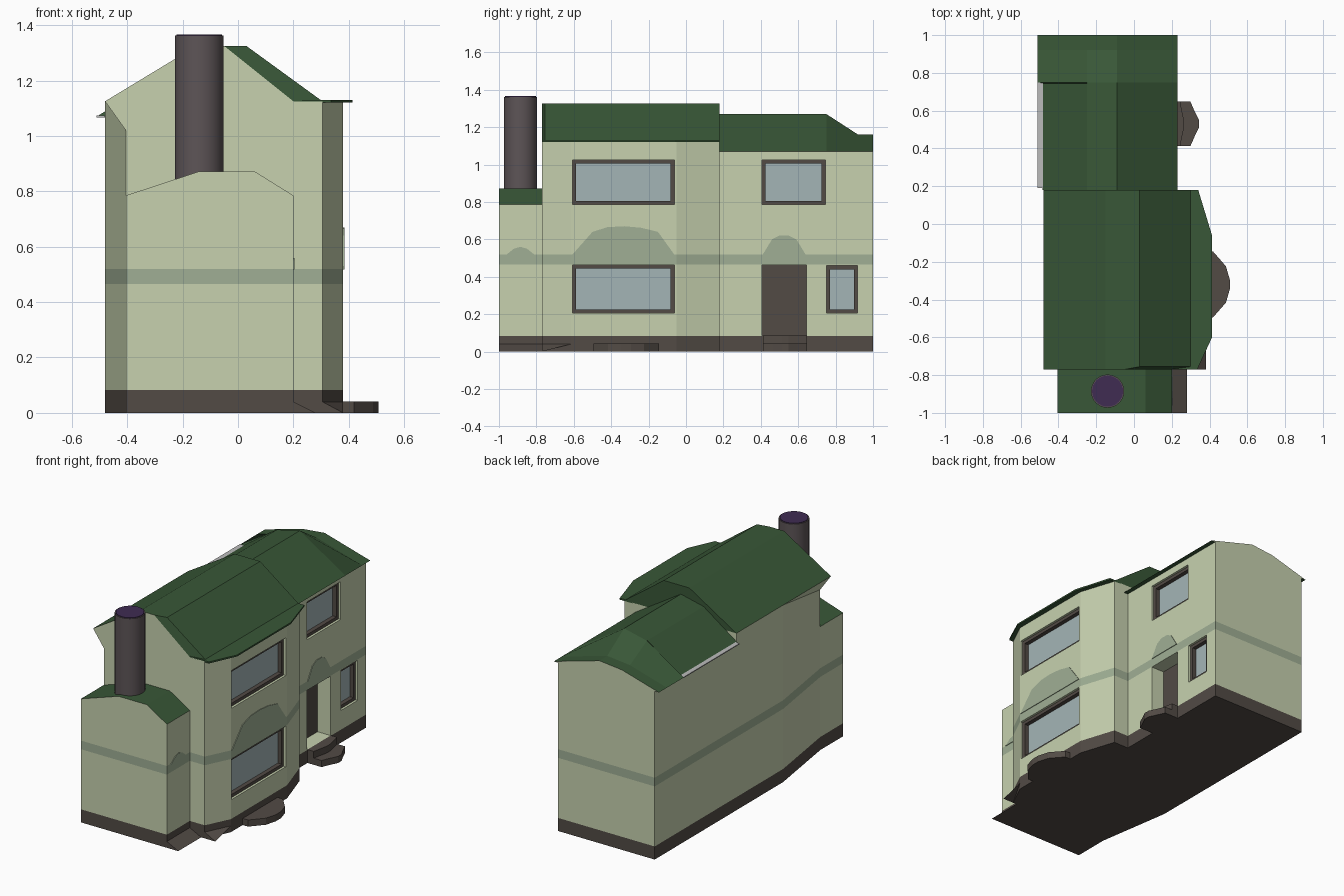
import bpy, bmesh, math
from mathutils import Vector

if "Cube" in bpy.data.objects:
    bpy.data.objects.remove(bpy.data.objects["Cube"])


def material(name, rgb):
    m = bpy.data.materials.new(name)
    m.diffuse_color = (*rgb, 1)
    m.use_nodes = True
    m.node_tree.nodes["Principled BSDF"].inputs["Base Color"].default_value = m.diffuse_color
    return m


WALL = material("wall_cream", (.57, .64, .43))
BAND = material("band_sage", (.35, .43, .30))
STONE = material("dark_stone", (.085, .07, .06))
ROOF = material("roof_green", (.04, .095, .038))
GLASS = material("glass", (.37, .46, .47))
PURPLE = material("flue_purple", (.05, .025, .085))
STACK = material("stack", (.11, .09, .095))
LIGHT = material("light_grey", (.5, .5, .5))


def finish(name, bm, mats):
    bmesh.ops.recalc_face_normals(bm, faces=bm.faces)
    me = bpy.data.meshes.new(name)
    bm.to_mesh(me)
    bm.free()
    for m in mats:
        me.materials.append(m)
    ob = bpy.data.objects.new(name, me)
    bpy.context.collection.objects.link(ob)
    return ob


def loft(name, rings, mats, caps=(0, 0)):
    """Bridge rings of 3D points and cap both ends; caps = material slots."""
    bm = bmesh.new()
    vs = [[bm.verts.new(p) for p in r] for r in rings]
    n = len(rings[0])
    for a, b in zip(vs, vs[1:]):
        for i in range(n):
            j = (i + 1) % n
            bm.faces.new((a[i], a[j], b[j], b[i]))
    for ring, slot in ((vs[0], caps[0]), (vs[-1], caps[1])):
        bm.faces.new(ring).material_index = slot
    return finish(name, bm, mats)


def prism(name, pts, z0, z1, mat):
    return loft(name, [[(x, y, z) for x, y in pts] for z in (z0, z1)], [mat])


def box(name, x0, x1, y0, y1, z0, z1, mat):
    return prism(name, [(x0, y0), (x1, y0), (x1, y1), (x0, y1)], z0, z1, mat)


def roof(name, stations, caps):
    return loft(name, [[(x, y, z) for x, z in prof] for y, prof in stations],
                [ROOF, WALL], caps)


def tetra(name, pts, mat):
    bm = bmesh.new()
    v = [bm.verts.new(p) for p in pts]
    for f in ((0, 1, 2), (0, 1, 3), (0, 2, 3), (1, 2, 3)):
        bm.faces.new([v[i] for i in f])
    return finish(name, bm, [mat])


def walls(name, pts, top):
    """Wall block split into plinth, wall and string-course bands."""
    bm = bmesh.new()
    face = bm.faces.new([bm.verts.new((x, y, 0)) for x, y in pts])
    ext = bmesh.ops.extrude_face_region(bm, geom=[face])["geom"]
    bmesh.ops.translate(bm, vec=(0, 0, top),
                        verts=[e for e in ext if isinstance(e, bmesh.types.BMVert)])
    for z in (.083, .465, .52):
        bmesh.ops.bisect_plane(bm, geom=bm.verts[:] + bm.edges[:] + bm.faces[:],
                               plane_co=(0, 0, z), plane_no=(0, 0, 1))
    for f in bm.faces:
        z = f.calc_center_median().z
        f.material_index = 2 if z < .083 else 1 if .465 < z < .52 else 0
    return finish(name, bm, [WALL, BAND, STONE])


# wall blocks: low front extension, bowed main house, rear wing
walls("extension_walls", [(-.405, -1), (.2, -1), (.2, -.77), (-.405, -.77)], .785)
main = walls("main_walls", [(-.405, -.77), (.305, -.77), (.38, -.615), (.38, -.05),
                            (.305, .18), (-.48, .18), (-.48, -.29)], 1.125)
rear = walls("rear_walls", [(-.48, .18), (.2, .18), (.2, 1), (-.48, 1)], 1.07)


def opening(wall, name, x, y0, y1, z0, z1, depth, bar, pane):
    """Cut a recess in the right-hand wall and fit frame bars and a pane."""
    cut = box(name + "_cutter", x - depth, x + .1, y0, y1, z0, z1, WALL)
    cut.hide_render = True
    mod = wall.modifiers.new("cut", 'BOOLEAN')
    mod.object, mod.solver = cut, 'EXACT'
    bpy.context.view_layer.objects.active = wall
    bpy.ops.object.modifier_apply(modifier=mod.name)
    bpy.data.objects.remove(cut)
    a, b = x - depth, x - depth + .035
    box(name + "_pane", a, a + .008, y0, y1, z0, z1, pane)
    if bar:
        for s, (p, q, r, t) in {"left": (y0, y0 + bar, z0, z1), "right": (y1 - bar, y1, z0, z1),
                                "sill": (y0 + bar, y1 - bar, z0, z0 + bar),
                                "head": (y0 + bar, y1 - bar, z1 - bar, z1)}.items():
            box(f"{name}_frame_{s}", a, b, p, q, r, t, STONE)


opening(main, "main_lower_window", .38, -.608, -.062, .205, .463, .05, .02, GLASS)
opening(main, "main_upper_window", .38, -.608, -.062, .785, 1.025, .05, .02, GLASS)
opening(rear, "rear_upper_window", .2, .405, .745, .785, 1.025, .05, .02, GLASS)
opening(rear, "rear_small_window", .2, .75, .917, .205, .46, .05, .02, GLASS)
opening(rear, "front_door", .2, .405, .645, .085, .463, .1, 0, STONE)


# arched crowns of the string course on the right-hand side
def crown(name, x, pts):
    loft(name, [[(px, y, z) for y, z in pts] for px in (x - .005, x + .004)], [BAND])


crown("main_crown", .38, [(-.608, .518), (-.5, .64), (-.42, .665), (-.33, .67), (-.24, .662),
                          (-.15, .64), (-.062, .518)])
crown("door_crown", .2, [(.41, .518), (.46, .6), (.5, .62), (.55, .62), (.59, .6), (.64, .518)])
crown("extension_crown", .2, [(-.96, .518), (-.92, .55), (-.885, .56), (-.85, .55), (-.81, .518)])

# main roof: flat-topped, front edge cut back on the right, flat over the bow
roof("main_roof", [
    (-.77, [(-.48, 1.125), (-.15, 1.325), (-.05, 1.325), (.2, 1.125)]),
    (-.755, [(-.48, 1.125), (-.15, 1.325), (.03, 1.325), (.305, 1.125)]),
    (.18, [(-.48, 1.125), (-.15, 1.325), (.03, 1.325), (.305, 1.125)])], (1, 0))
prism("bow_roof", [(.2, -.77), (.335, -.77), (.413, -.6), (.413, -.06), (.34, .18), (.2, .18)],
      1.12, 1.13, ROOF)
tetra("gable_overhang", [(-.405, -.77, 1.02), (-.48, -.77, 1.125), (-.405, -.77, 1.125),
                         (-.48, -.29, 1.125)], WALL)


# rear roof, dropping towards the back gable
def rear_profile(left, peak):
    return [(left, 1.07), (-.25, 1.07 + (peak - 1.07) * .82), (-.09, peak), (.23, 1.07)]


roof("rear_roof", [(.18, rear_profile(-.485, 1.27)), (.745, rear_profile(-.485, 1.27)),
                   (.75, rear_profile(-.51, 1.27)), (.92, rear_profile(-.51, 1.16)),
                   (1, rear_profile(-.51, 1.16))], (0, 1))
box("left_eave_strip", -.51, -.475, .19, .75, 1.067, 1.073, LIGHT)

# extension roof
ext_prof = [(-.405, .785), (-.14, .872), (.06, .872), (.2, .785)]
roof("extension_roof", [(-1, ext_prof), (-.77, ext_prof)], (1, 0))

# plinth flares
loft("extension_plinth_flare", [[(.2, y, 0), (.28, y, 0), (.2, y, .04)] for y in (-1, -.77)], [STONE])
tetra("bow_plinth_flare", [(.305, -.77, 0), (.38, -.77, 0), (.305, -.77, .04), (.38, -.615, .04)], STONE)

# doorsteps
for nm, x, y, dx, dy, z0, z1 in (("bow_step", .38, -.32, .127, .175, 0, .042),
                                 ("door_step_lower", .2, .53, .145, .118, 0, .042),
                                 ("door_step_upper", .2, .53, .065, .118, .042, .085)):
    shape = [(0, -1), (.3 if "bow" in nm else .68, -1), (.84, -.55), (1, -.15),
             (1, .15), (.84, .55), (.3 if "bow" in nm else .68, 1), (0, 1)]
    prism(nm, [(x + dx * u, y + dy * v) for u, v in shape], z0, z1, STONE)


# round chimney with a coloured top
def cylinder(name, r, z0, z1, mat):
    bpy.ops.mesh.primitive_cylinder_add(vertices=32, radius=r, depth=z1 - z0,
                                        location=(-.14, -.885, (z0 + z1) / 2))
    ob = bpy.context.object
    ob.name = name
    ob.data.materials.append(mat)
    bpy.ops.object.shade_smooth_by_angle(angle=math.radians(40))


cylinder("chimney", .088, .8, 1.362, STACK)
cylinder("chimney_top", .082, 1.355, 1.366, PURPLE)
